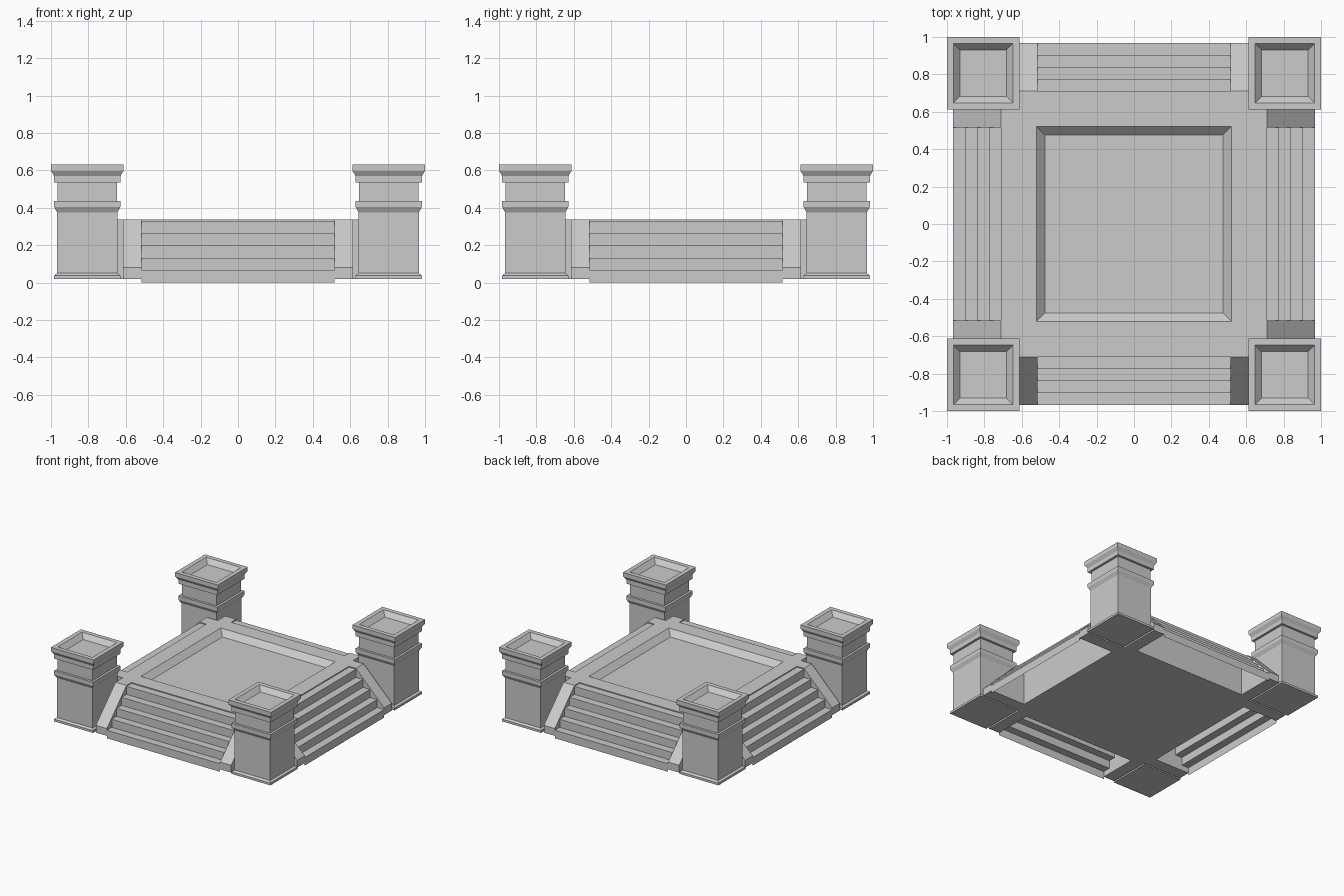
import bpy, bmesh
from math import pi
from mathutils import Vector, Matrix

if "Cube" in bpy.data.objects:
    bpy.data.objects.remove(bpy.data.objects["Cube"])


def finish(name, bm, solid=True):
    if solid:
        bmesh.ops.recalc_face_normals(bm, faces=bm.faces)
    me = bpy.data.meshes.new(name)
    bm.to_mesh(me)
    bm.free()
    ob = bpy.data.objects.new(name, me)
    bpy.context.collection.objects.link(ob)
    return ob


def square_stack(name, profile, cx=0, cy=0):
    """Square cross-section swept through (half_width, z) pairs, capped at both ends."""
    bm = bmesh.new()
    rings = [[bm.verts.new((cx + sx * h, cy + sy * h, z))
              for sx, sy in ((-1, -1), (1, -1), (1, 1), (-1, 1))] for h, z in profile]
    for a, b in zip(rings, rings[1:]):
        for i in range(4):
            j = (i + 1) % 4
            bm.faces.new((a[i], a[j], b[j], b[i]))
    bm.faces.new(rings[0])
    bm.faces.new(rings[-1])
    return finish(name, bm)


BOTTOM, TOP = 0.02, 0.337
STAIR_X, CHEEK_X, WALL, EDGE = 0.515, 0.615, 0.648, 0.967

# Platform with cheek walls: plus-shaped plan, notched for stairs and pillars
quarter = [(WALL, STAIR_X), (EDGE, STAIR_X), (EDGE, CHEEK_X), (CHEEK_X, CHEEK_X),
           (CHEEK_X, EDGE), (STAIR_X, EDGE), (STAIR_X, WALL)]
bm = bmesh.new()
plan = []
for k in range(4):
    rot = Matrix.Rotation(k * pi / 2, 3, 'Z')
    plan += [bm.verts.new(rot @ Vector((x, y, BOTTOM))) for x, y in quarter]
base = bm.faces.new(plan)
ext = bmesh.ops.extrude_face_region(bm, geom=[base], use_keep_orig=True)
for v in ext["geom"]:
    if isinstance(v, bmesh.types.BMVert):
        v.co.z = TOP
bmesh.ops.recalc_face_normals(bm, faces=bm.faces)

# Slope the cheek walls on all four sides
for k in range(4):
    rot = Matrix.Rotation(k * pi / 2, 3, 'Z')
    bmesh.ops.bisect_plane(bm, geom=bm.verts[:] + bm.edges[:] + bm.faces[:], dist=1e-5,
                           plane_co=rot @ Vector((EDGE, 0, 0.08)),
                           plane_no=rot @ Vector((TOP - 0.08, 0, EDGE - 0.712)),
                           clear_outer=True)
    bmesh.ops.holes_fill(bm, edges=[e for e in bm.edges if e.is_boundary], sides=0)
platform = finish("platform", bm)

# Sunken floor panel with sloped border
cutter = square_stack("panel_cutter", [(0.475, TOP - 0.045), (0.52, TOP), (0.55, TOP + 0.03)])
cutter.hide_render = True
cutter.hide_set(True)
cut = platform.modifiers.new("sunken_panel", 'BOOLEAN')
cut.operation = 'DIFFERENCE'
cut.solver = 'EXACT'
cut.object = cutter

# Four flights of stairs, each a folded sheet open underneath
STEPS, RISE, RUN = 5, 0.0658, (EDGE - WALL) / 5
path = [(EDGE, 0)]
for i in range(STEPS):
    path += [(EDGE - i * RUN, (i + 1) * RISE), (EDGE - (i + 1) * RUN, (i + 1) * RISE)]
for k, side in enumerate(("right", "back", "left", "front")):
    bm = bmesh.new()
    rows = [[bm.verts.new((d, s * STAIR_X, z)) for s in (-1, 1)] for d, z in path]
    for a, b in zip(rows, rows[1:]):
        bm.faces.new((a[0], a[1], b[1], b[0]))
    bm.transform(Matrix.Rotation(k * pi / 2, 4, 'Z'))
    finish("stairs_" + side, bm, solid=False)

# Corner pillars: base moulding, shaft, band, neck, cap and recessed top
pillar = [(0.177, BOTTOM), (0.177, 0.038), (0.161, 0.05), (0.161, 0.375), (0.177, 0.404),
          (0.177, 0.436), (0.158, 0.436), (0.158, 0.536), (0.177, 0.536), (0.177, 0.57),
          (0.194, 0.597), (0.194, 0.63), (0.158, 0.63), (0.123, 0.592)]
for fx, sx in (("left", -1), ("right", 1)):
    for fy, sy in (("front", -1), ("back", 1)):
        square_stack(f"pillar_{fy}_{fx}", pillar, sx * 0.806, sy * 0.806)
